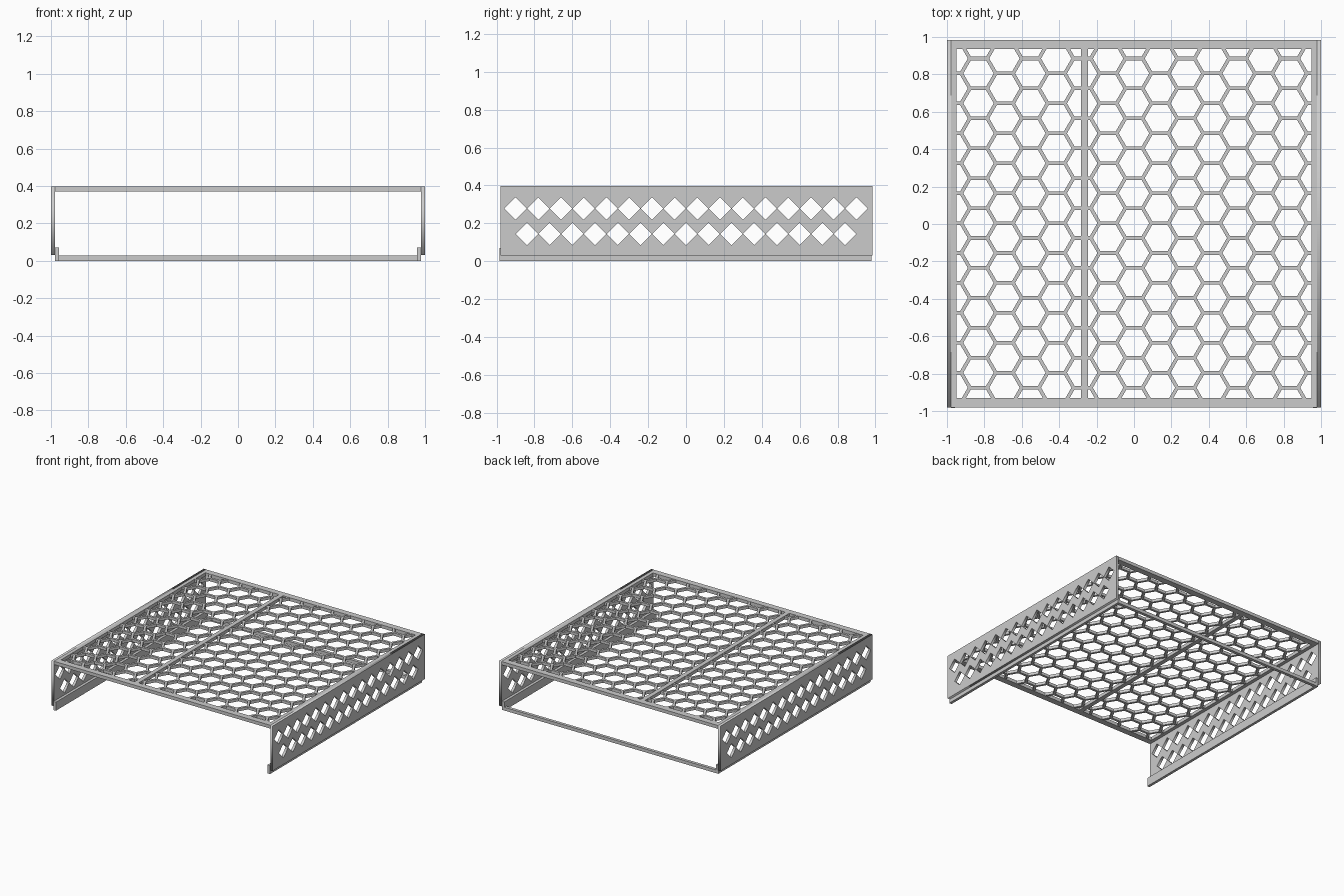
import bpy, bmesh, math
from mathutils import Matrix, Vector

cube = bpy.data.objects.get("Cube")
if cube:
    bpy.data.objects.remove(cube, do_unlink=True)

grey = bpy.data.materials.new("light_grey")
grey.use_nodes = True
grey.diffuse_color = (0.6, 0.6, 0.6, 1)
grey.node_tree.nodes["Principled BSDF"].inputs["Base Color"].default_value = (0.6, 0.6, 0.6, 1)

TOP, UNDER = 0.397, 0.37      # height range of the top frame
FRONT, BACK = -0.98, 0.985
WALL = 0.021                  # side panel thickness
RIM = 0.05                    # frame width


def finish(bm, name):
    bmesh.ops.recalc_face_normals(bm, faces=bm.faces)
    mesh = bpy.data.meshes.new(name)
    bm.to_mesh(mesh)
    bm.free()
    mesh.materials.append(grey)
    obj = bpy.data.objects.new(name, mesh)
    bpy.context.collection.objects.link(obj)
    return obj


def box(name, low, high):
    low, high = Vector(low), Vector(high)
    bm = bmesh.new()
    place = Matrix.Translation((low + high) / 2) @ Matrix.Diagonal((*(high - low), 1))
    bmesh.ops.create_cube(bm, size=1, matrix=place)
    return finish(bm, name)


def panel(name, x):
    """Upright panel with two staggered rows of diamond holes."""
    curve = bpy.data.curves.new(name + "_profile", "CURVE")
    curve.dimensions = "2D"
    curve.fill_mode = "BOTH"
    curve.extrude = WALL / 2

    def loop(points):
        spline = curve.splines.new("POLY")
        spline.points.add(len(points) - 1)
        for p, (u, v) in zip(spline.points, points):
            p.co = (u, v, 0, 1)
        spline.use_cyclic_u = True

    loop([(FRONT, 0.03), (BACK, 0.03), (BACK, TOP), (FRONT, TOP)])
    r = 0.059
    for count, z in ((16, 0.278), (15, 0.144)):
        for i in range(count):
            y = (i - (count - 1) / 2) * 0.12
            loop([(y - r, z), (y, z + r), (y + r, z), (y, z - r)])

    helper = bpy.data.objects.new(name + "_profile", curve)
    bpy.context.collection.objects.link(helper)
    bpy.context.view_layer.update()
    graph = bpy.context.evaluated_depsgraph_get()
    flat = bpy.data.meshes.new_from_object(helper.evaluated_get(graph))
    bm = bmesh.new()
    bm.from_mesh(flat)
    bpy.data.objects.remove(helper, do_unlink=True)
    bpy.data.meshes.remove(flat)
    bmesh.ops.remove_doubles(bm, verts=bm.verts, dist=0.0001)
    # Stand the flat profile up along the side
    for v in bm.verts:
        u, h, w = v.co
        v.co = (x + w, u, h)
    return finish(bm, name)


def honeycomb(name, x0, x1, y0, y1, z0, z1):
    """Hexagon lattice trimmed to a rectangle."""
    bm = bmesh.new()
    pitch = 0.16
    radius = pitch / math.sqrt(3)
    for col in range(-8, 9):
        for row in range(-8, 9):
            cx = col * radius * 1.5
            cy = 0.005 + (row + 0.5 * (col % 2)) * pitch

            def ring(r):
                return [bm.verts.new((cx + r * math.cos(k * math.pi / 3),
                                      cy + r * math.sin(k * math.pi / 3), z0)) for k in range(6)]

            outer, inner = ring(radius), ring(radius * 0.88)
            for k in range(6):
                n = (k + 1) % 6
                bm.faces.new((outer[k], outer[n], inner[n], inner[k]))
    bmesh.ops.remove_doubles(bm, verts=bm.verts, dist=0.0005)
    for co, no in (((x0, 0, 0), (-1, 0, 0)), ((x1, 0, 0), (1, 0, 0)),
                   ((0, y0, 0), (0, -1, 0)), ((0, y1, 0), (0, 1, 0))):
        geom = bm.verts[:] + bm.edges[:] + bm.faces[:]
        bmesh.ops.bisect_plane(bm, geom=geom, plane_co=co, plane_no=no, clear_outer=True)
    up = bmesh.ops.extrude_face_region(bm, geom=bm.faces[:], use_keep_orig=True)
    moved = [g for g in up["geom"] if isinstance(g, bmesh.types.BMVert)]
    bmesh.ops.translate(bm, verts=moved, vec=(0, 0, z1 - z0))
    return finish(bm, name)


# Side panels, their bottom runners and the side rails of the top frame
inside = 1 - WALL
for side, s in (("left", 1), ("right", -1)):
    panel(side + "_panel", s * (1 - WALL / 2))
    xs = sorted((s * (inside - 0.022), s * inside))
    box(side + "_runner", (xs[0], -0.985, 0), (xs[1], 0.98, 0.07))
    xs = sorted((s * (1 - RIM), s * inside))
    box(side + "_top_rail", (xs[0], FRONT + RIM, UNDER), (xs[1], BACK - RIM, TOP))

# Front and back rails of the top frame
box("front_top_rail", (-inside, FRONT, UNDER), (inside, FRONT + RIM, TOP))
box("back_top_rail", (-inside, BACK - RIM, UNDER), (inside, BACK, TOP))

# Cross rib, lattice deck and lower tie bar
box("cross_rib", (-0.283, FRONT + RIM, UNDER), (-0.247, BACK - RIM, TOP))
honeycomb("honeycomb_deck", RIM - 1, 1 - RIM, FRONT + RIM, BACK - RIM, UNDER + 0.002, TOP - 0.002)
box("back_tie_bar", (0.022 - inside, 0.955, 0), (inside - 0.022, 0.98, 0.027))
